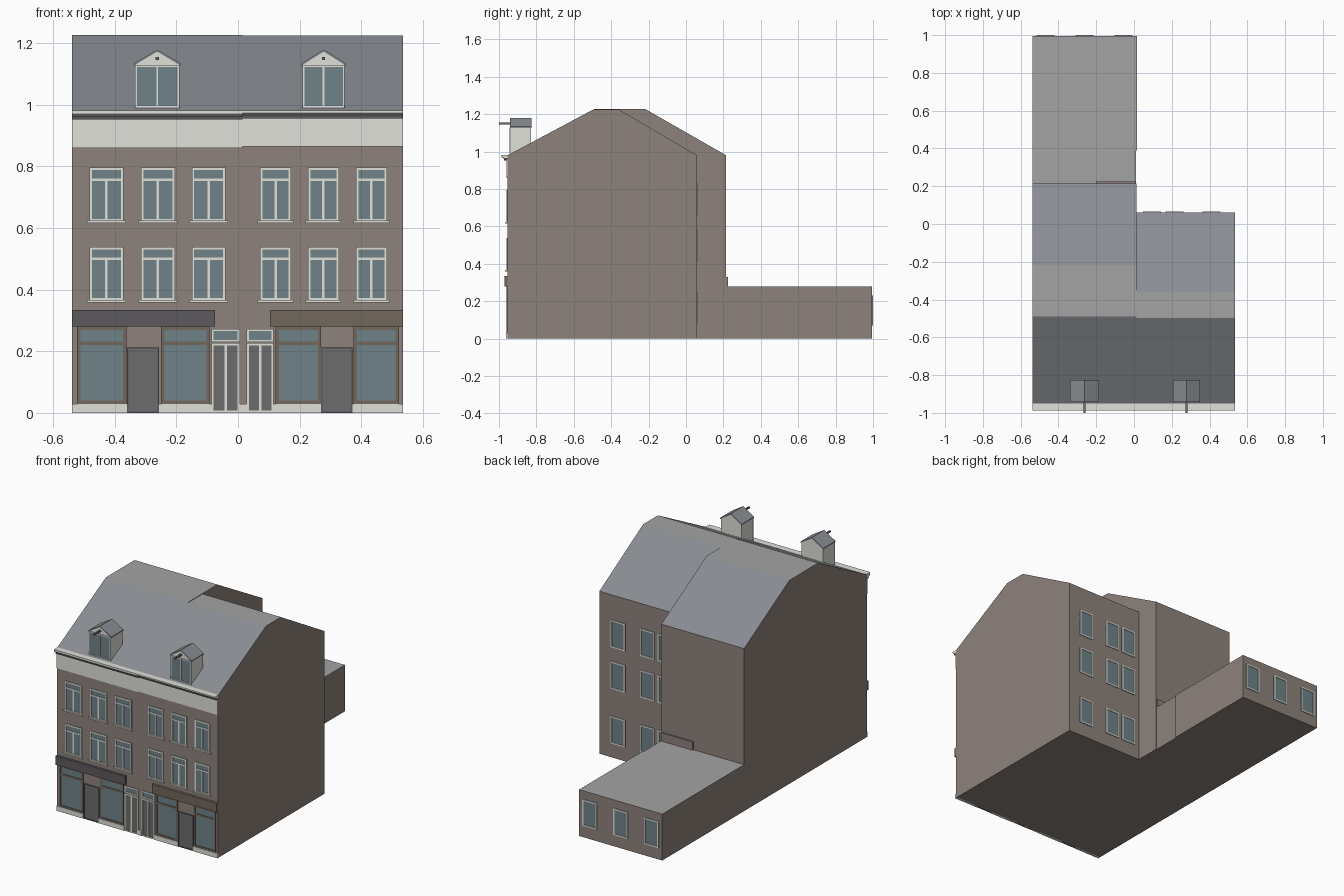
import bpy, bmesh
from mathutils import Vector

if "Cube" in bpy.data.objects:
    bpy.data.objects.remove(bpy.data.objects["Cube"])


def mat(name, r, g, b):
    m = bpy.data.materials.new(name)
    m.diffuse_color = (r, g, b, 1)
    m.use_nodes = True
    m.node_tree.nodes["Principled BSDF"].inputs["Base Color"].default_value = m.diffuse_color
    return m


BRICK = mat("brick", 0.27, 0.225, 0.20)
SLATE = mat("slate", 0.25, 0.265, 0.29)
FLAT = mat("flat_roof", 0.36, 0.37, 0.36)
CREAM = mat("cream", 0.75, 0.75, 0.70)
GLASS = mat("glass", 0.16, 0.225, 0.25)
DOOR = mat("door_grey", 0.15, 0.15, 0.15)
SIGN = mat("dark_sign", 0.11, 0.10, 0.11)
WOOD = mat("brown_wood", 0.17, 0.14, 0.11)

XL, XM, XR = -0.538, 0.014, 0.536
FY = -0.955   # front wall plane


class Part:
    """Collects boxes and prisms into one named object."""

    def __init__(self, name):
        self.name, self.bm, self.mats = name, bmesh.new(), []

    def slot(self, m):
        if m not in self.mats:
            self.mats.append(m)
        return self.mats.index(m)

    def box(self, x0, x1, y0, y1, z0, z1, m):
        return self.prism([(y0, z0), (y1, z0), (y1, z1), (y0, z1)], 'X', x0, x1, m)

    def prism(self, pts, axis, a, b, m):
        def at(p, t):
            return (t, p[0], p[1]) if axis == 'X' else (p[0], t, p[1])
        bm, n = self.bm, len(pts)
        A = [bm.verts.new(at(p, a)) for p in pts]
        B = [bm.verts.new(at(p, b)) for p in pts]
        faces = [bm.faces.new(A), bm.faces.new(B[::-1])]
        faces += [bm.faces.new((A[i], B[i], B[(i + 1) % n], A[(i + 1) % n])) for i in range(n)]
        bmesh.ops.recalc_face_normals(bm, faces=faces)
        for f in faces:
            f.material_index = self.slot(m)
        return faces

    def done(self):
        me = bpy.data.meshes.new(self.name)
        self.bm.to_mesh(me)
        self.bm.free()
        for m in self.mats:
            me.materials.append(m)
        ob = bpy.data.objects.new(self.name, me)
        bpy.context.collection.objects.link(ob)
        return ob


def house(name, x0, x1, profile):
    p = Part(name)
    for f in p.prism(profile, 'X', x0, x1, BRICK):
        n = f.normal
        if n.z > 0.99:
            f.material_index = p.slot(FLAT)
        elif n.z > 0.3:
            f.material_index = p.slot(SLATE)
    p.done()


def window(name, x0, x1, z0, z1, y, side=-1, t=0.008, frame=CREAM, transom=None,
           mullion=False, sill=False, pane=GLASS):
    """Glazed opening on a wall at y, facing side (-1 front, 1 back)."""
    p = Part(name)

    def slab(a, b, c, d, depth, m):
        p.box(a, b, *sorted((y - side * 0.01, y + side * depth)), c, d, m)
    slab(x0, x1, z0, z1, 0.002, pane)
    for a, b in ((x0, x0 + t), (x1 - t, x1)):
        slab(a, b, z0, z1, 0.005, frame)
    for c, d in ((z0, z0 + t), (z1 - t, z1)):
        slab(x0 + t, x1 - t, c, d, 0.005, frame)
    top = z1 - t
    if transom:
        slab(x0 + t, x1 - t, transom - t / 2, transom + t / 2, 0.005, frame)
        top = transom - t / 2
    if mullion:
        xc = (x0 + x1) / 2
        slab(xc - t / 2, xc + t / 2, z0 + t, top, 0.005, frame)
    if sill:
        slab(x0 - 0.008, x1 + 0.008, z0 - 0.006, z0 + 0.002, 0.012, frame)
    p.done()


# Gabled houses with flat ridge, and the low rear annex
house("left_house", XL, XM, [(FY, 0), (0.215, 0), (0.215, 0.98), (-0.217, 1.227),
                             (-0.49, 1.227), (FY, 0.98)])
house("right_house", XM, XR, [(FY, 0), (0.06, 0), (0.06, 0.98), (-0.357, 1.224),
                              (-0.498, 1.224), (FY, 0.98)])
house("annex_near", XL, XM - 0.004, [(0.215, 0), (0.39, 0), (0.39, 0.28), (0.215, 0.28)])
house("annex_far", XL, XM + 0.002, [(0.39, 0), (0.995, 0), (0.995, 0.28), (0.39, 0.28)])
p = Part("annex_flashing")
p.box(-0.20, XM - 0.004, 0.21, 0.224, 0.275, 0.33, BRICK)
p.done()

# Frieze, cornice and plinth for each front
for side, x0, x1, dz in (("left", XL, XM, 0), ("right", XM, XR, 0.004)):
    p = Part(side + "_cornice")
    p.box(x0, x1, -0.961, FY + 0.01, 0.86 + dz, 0.952 + dz, CREAM)
    p.box(x0, x1, -0.972, FY + 0.01, 0.952 + dz, 0.962 + dz, SIGN)
    p.prism([(-0.976, 0.962 + dz), (-0.987, 0.970 + dz), (-0.987, 0.982), (-0.945, 0.982),
             (-0.945, 0.962 + dz)], 'X', x0, x1, CREAM)
    p.done()
p = Part("plinth")
for x0, x1 in ((XL, -0.36), (-0.256, -0.086), (0.006, 0.028), (0.116, 0.27), (0.372, XR)):
    p.box(x0, x1, -0.962, FY + 0.01, 0, 0.029, CREAM)
p.done()

# Upper front windows, two floors of six
for side, xs, w in (("left", (-0.427, -0.26, -0.095), 0.055), ("right", (0.122, 0.277, 0.433), 0.05)):
    for i, x in enumerate(xs):
        for j, z in enumerate((0.365, 0.622)):
            window(f"{side}_window_{j}_{i}", x - w, x + w, z, z + 0.174, FY,
                   transom=z + 0.135, mullion=True, sill=True)

# Shop fronts: large windows, recess-coloured doors and fascia boards
for i, (x0, x1) in enumerate(((-0.522, -0.362), (-0.25, -0.092), (0.122, 0.27), (0.375, 0.522))):
    window(f"shop_window_{i}", x0, x1, 0.029, 0.28, FY, t=0.011, frame=WOOD, transom=0.226)
for i, (x0, x1) in enumerate(((-0.36, -0.256), (0.27, 0.372))):
    window(f"shop_door_{i}", x0, x1, 0, 0.212, FY, t=0.005, frame=SIGN, pane=DOOR)
for name, x0, x1, m in (("left_fascia", XL, -0.075, SIGN), ("right_fascia", 0.104, XR, WOOD)):
    p = Part(name)
    p.box(x0, x1, -0.97, FY + 0.01, 0.28, 0.334, m)
    p.done()

# Central double doors with fanlights
for i, (x0, x1) in enumerate(((-0.086, 0.006), (0.028, 0.116))):
    window(f"double_door_{i}", x0, x1, 0, 0.226, FY, t=0.007, pane=DOOR, mullion=True)
    window(f"fanlight_{i}", x0, x1, 0.23, 0.272, FY, t=0.007)

# Dormers with gabled roofs and hoist beams
for side, x, w in (("left", -0.262, 0.072), ("right", 0.278, 0.068)):
    p = Part(side + "_dormer")
    p.prism([(x - w, 0.983), (x + w, 0.983), (x + w, 1.13), (x, 1.172), (x - w, 1.13)],
            'Y', -0.938, -0.828, CREAM)
    for s in (-1, 1):
        p.prism([(x + s * (w + 0.004), 1.127), (x + s * (w + 0.004), 1.134), (x, 1.179), (x, 1.172)],
                'Y', -0.942, -0.825, SLATE)
    p.box(x - 0.005, x + 0.005, -1.0, -0.93, 1.146, 1.155, DOOR)
    p.done()
    window(side + "_dormer_window", x - w, x + w, 0.99, 1.129, -0.938, t=0.006, mullion=True)

# Rear windows of the right house and the annex
for i, x in enumerate((0.41, 0.215, 0.095)):
    for j, z in enumerate((0.085, 0.415, 0.665)):
        window(f"rear_window_{j}_{i}", x - 0.048, x + 0.048, z, z + 0.165, 0.06, side=1)
for i, x in enumerate((-0.055, -0.262, -0.468)):
    window(f"annex_window_{i}", x - 0.048, x + 0.048, 0.07, 0.23, 0.995, side=1)
